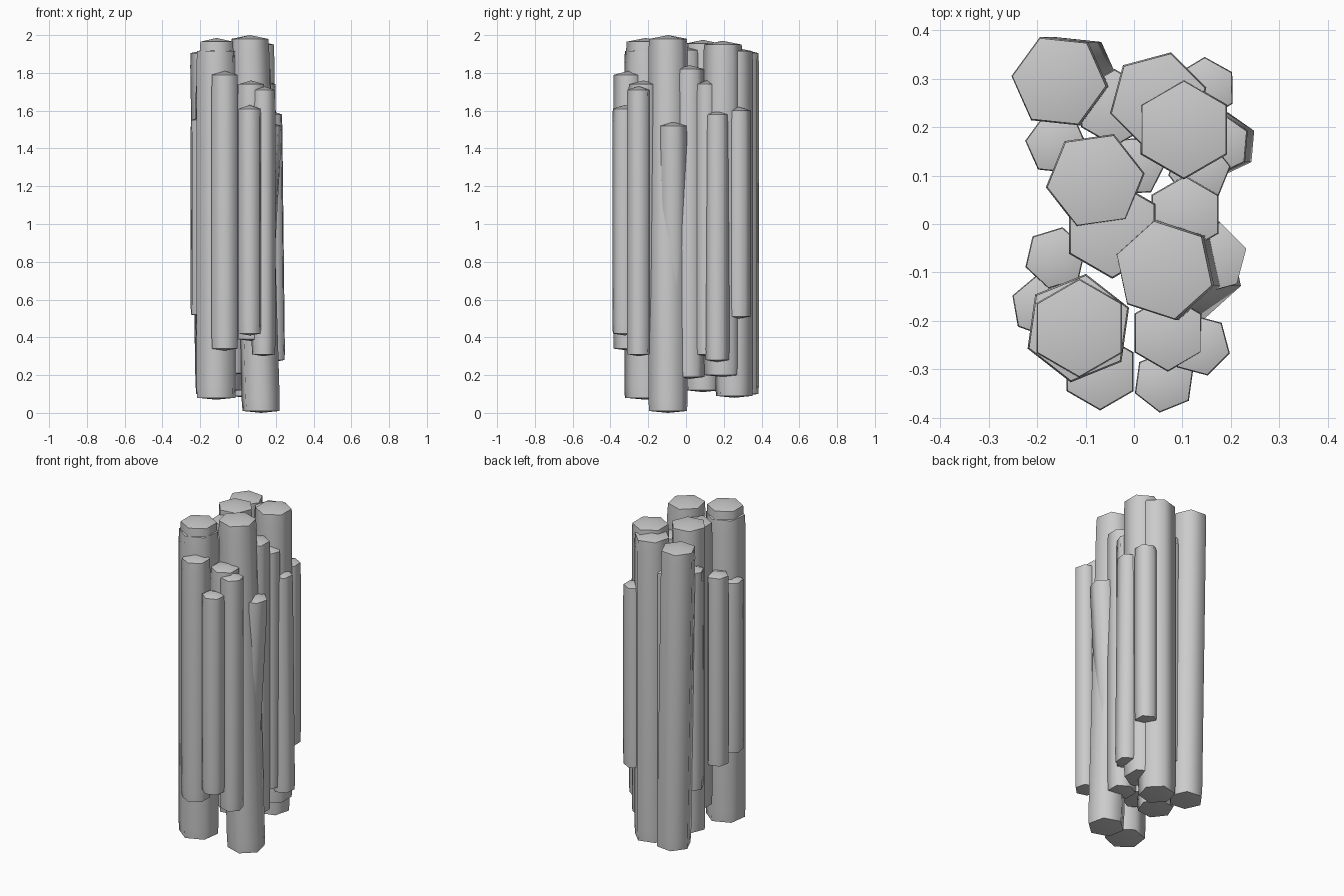
import bpy, bmesh, math

if "Cube" in bpy.data.objects:
    bpy.data.objects.remove(bpy.data.objects["Cube"])


def make_column(name, x, y, top, bottom, radius, turn, lean=0.0):
    """Hexagonal prism with slightly domed ends; lean shifts the foot along x."""
    bm = bmesh.new()
    length = top - bottom

    def axis(z):
        return x + lean * (top - z) / length, y, z

    rings = []
    for z, f in ((bottom + 0.01, 0.97), (bottom + 0.07, 1), (top - 0.09, 1), (top - 0.02, 0.97)):
        cx, cy, cz = axis(z)
        angles = [math.radians(turn + 60 * i) for i in range(6)]
        rings.append([bm.verts.new((cx + radius * f * math.cos(a),
                                    cy + radius * f * math.sin(a), cz)) for a in angles])
    low, high = bm.verts.new(axis(bottom)), bm.verts.new(axis(top))
    for i in range(6):
        j = (i + 1) % 6
        for a, b in zip(rings, rings[1:]):
            bm.faces.new((a[i], a[j], b[j], b[i]))
        bm.faces.new((rings[0][j], rings[0][i], low))
        bm.faces.new((rings[-1][i], rings[-1][j], high))
    for face in bm.faces:
        face.smooth = True
    mesh = bpy.data.meshes.new(name)
    bm.to_mesh(mesh)
    bm.free()
    obj = bpy.data.objects.new(name, mesh)
    bpy.context.collection.objects.link(obj)


# Tall thick columns: x, y, top, bottom, hex turn
TALL = {
    "front_left": (-0.115, -0.215, 1.935, 0.07, 22),
    "front_left_cap": (-0.113, -0.215, 1.985, 1.5, 30),
    "middle": (-0.045, -0.01, 1.94, 0.2, 30),
    "middle_left": (-0.08, 0.09, 1.975, 0.11, 8),
    "back_right": (0.103, 0.195, 1.97, 0.19, 30),
    "back": (0.05, 0.255, 1.935, 0.08, 15),
}
for name, (x, y, top, bottom, turn) in TALL.items():
    radius = 0.113 if name == "front_left" else 0.103
    make_column("tall_" + name, x, y, top, bottom, radius, turn)

# Medium columns: x, y, top, bottom
MEDIUM = {
    "front_left": (-0.07, -0.305, 1.81, 0.33),
    "front_inner": (0.07, -0.225, 1.76, 0.38),
    "right_middle": (0.105, 0.02, 1.84, 0.18),
    "back_inner": (-0.04, 0.24, 1.75, 0.3),
}
for name, spot in MEDIUM.items():
    make_column("medium_" + name, *spot, 0.08, 30)

# Thin columns around the cluster: x, y, top, bottom
THIN = {
    "front": (0.062, -0.325, 1.63, 0.41),
    "front_right": (0.135, -0.25, 1.73, 0.3),
    "right_inner": (0.135, 0.11, 1.76, 0.3),
    "back_right": (0.147, 0.28, 1.62, 0.5),
    "back_left": (-0.16, 0.165, 1.75, 0.4),
    "left": (-0.162, -0.07, 1.63, 0.46),
    "left_front": (-0.19, -0.17, 1.57, 0.51),
    "centre": (0, 0.12, 1.7, 0.4),
}
for i, (name, spot) in enumerate(THIN.items()):
    make_column("thin_" + name, *spot, 0.065, 22 + 23 * i)

# Leaning columns
make_column("leaning_front_right", 0.062, -0.095, 2.0, 0.0, 0.106, 42, lean=0.06)
make_column("leaning_back_left", -0.155, 0.295, 1.925, 0.09, 0.1, 54, lean=0.03)
make_column("leaning_right", 0.16, -0.07, 1.54, 0.5, 0.078, 15, lean=-0.06)
make_column("leaning_right_back", 0.175, 0.165, 1.6, 0.27, 0.065, 25, lean=0.015)

# Soft facets along the sides, crisp rim at the ends
bpy.ops.object.select_all(action='SELECT')
bpy.context.view_layer.objects.active = bpy.context.selected_objects[0]
bpy.ops.object.shade_smooth_by_angle(angle=math.radians(62))
